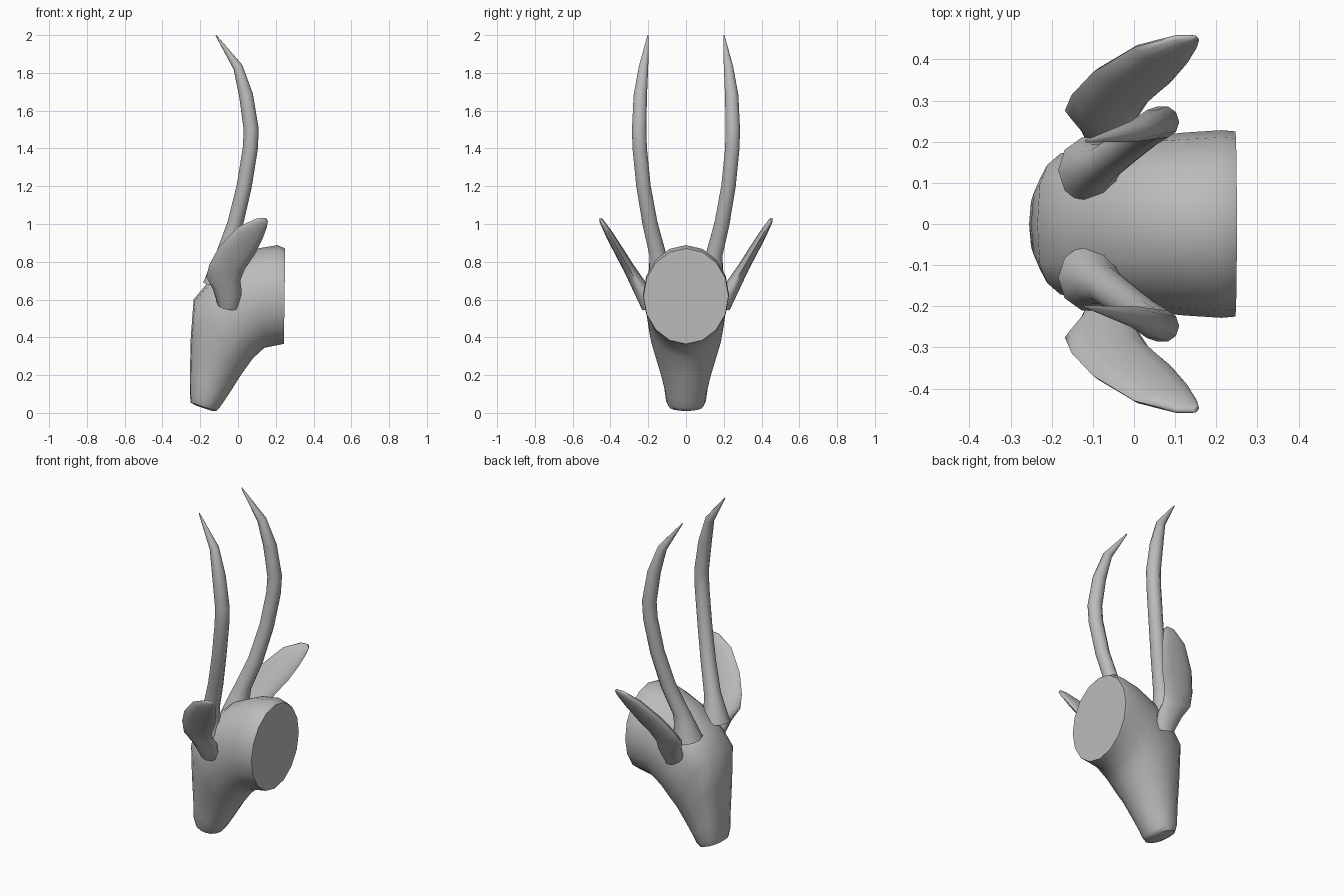
import bpy, bmesh, math
from mathutils import Vector

cube = bpy.data.objects.get("Cube")
if cube:
    bpy.data.objects.remove(cube, do_unlink=True)

grey = bpy.data.materials.new("plain grey")
grey.use_nodes = True
grey.diffuse_color = (0.5, 0.5, 0.5, 1)
grey.node_tree.nodes["Principled BSDF"].inputs["Base Color"].default_value = (0.5, 0.5, 0.5, 1)


def ring(front, back, side, power=1.0, sides=16):
    """Oval between two points; power below 1 squares off its front half."""
    front, back, side = Vector(front), Vector(back), Vector(side)
    mid, half = (front + back) / 2, (front - back) / 2
    points = []
    for i in range(sides):
        c, s = math.cos(math.tau * i / sides), math.sin(math.tau * i / sides)
        p = power if c > 0 else 1.0
        points.append(mid + half * math.copysign(abs(c) ** p, c)
                      + side * math.copysign(abs(s) ** p, s))
    return points


def loft(name, rings, mirrored=False, angle=50):
    """Skin a row of rings and cap both ends."""
    bm = bmesh.new()
    loops = [[bm.verts.new(p) for p in r] for r in rings]
    for a, b in zip(loops, loops[1:]):
        for i in range(len(a)):
            j = (i + 1) % len(a)
            bm.faces.new((a[i], a[j], b[j], b[i]))
    bm.faces.new(loops[0])
    bm.faces.new(loops[-1])
    bmesh.ops.recalc_face_normals(bm, faces=bm.faces)
    mesh = bpy.data.meshes.new(name)
    bm.to_mesh(mesh)
    bm.free()
    mesh.materials.append(grey)
    obj = bpy.data.objects.new(name, mesh)
    bpy.context.collection.objects.link(obj)
    if mirrored:
        obj.modifiers.new("mirror", 'MIRROR').use_axis = (False, True, False)
    bpy.ops.object.select_all(action='DESELECT')
    obj.select_set(True)
    bpy.context.view_layer.objects.active = obj
    bpy.ops.object.shade_smooth_by_angle(angle=math.radians(angle))
    return obj


# Head and neck: top x, top z, bottom x, bottom z, half width, front squareness
head = [
    (0.25, 0.87, 0.243, 0.365, 0.225, 1),
    (0.21, 0.888, 0.215, 0.36, 0.228, 1),
    (0.1, 0.87, 0.14, 0.345, 0.222, 1),
    (-0.03, 0.81, 0.08, 0.29, 0.212, 0.9),
    (-0.16, 0.69, 0.04, 0.235, 0.2, 0.75),
    (-0.235, 0.6, 0.005, 0.185, 0.18, 0.65),
    (-0.25, 0.4, -0.035, 0.12, 0.145, 0.7),
    (-0.255, 0.2, -0.075, 0.06, 0.115, 0.75),
    (-0.255, 0.1, -0.1, 0.025, 0.105, 0.75),
    (-0.25, 0.055, -0.115, 0.01, 0.09, 0.8),
    (-0.225, 0.04, -0.135, 0.01, 0.05, 0.9),
]
loft("head_and_neck", [ring((tx, 0, tz), (bx, 0, bz), (0, w, 0), p)
                       for tx, tz, bx, bz, w, p in head])

# Horns: centre x, y, z and radius along the curve
horn = [
    (-0.1, 0.13, 0.68, 0.085),
    (-0.09, 0.14, 0.77, 0.058),
    (-0.07, 0.15, 0.84, 0.046),
    (-0.015, 0.19, 1.0, 0.042),
    (0.033, 0.225, 1.2, 0.04),
    (0.065, 0.245, 1.4, 0.04),
    (0.07, 0.248, 1.5, 0.04),
    (0.043, 0.242, 1.68, 0.037),
    (0.0, 0.225, 1.83, 0.026),
    (-0.117, 0.201, 1.999, 0.003),
]
centres = [Vector(h[:3]) for h in horn]
rings = []
for i, c in enumerate(centres):
    along = (centres[min(i + 1, len(horn) - 1)] - centres[max(i - 1, 0)]).normalized()
    side = along.cross(Vector((1, 0, 0))).normalized() * horn[i][3]
    ahead = side.cross(along).normalized() * horn[i][3]
    rings.append(ring(c + ahead, c - ahead, side, sides=10))
loft("horns", rings, mirrored=True)

# Ears: front edge x, z, back edge x, z and half thickness, in a leaning plane
ear = [
    (-0.11, 0.58, 0.0, 0.56, 0.05),
    (-0.135, 0.66, 0.02, 0.64, 0.042),
    (-0.168, 0.72, 0.012, 0.7, 0.036),
    (-0.152, 0.785, 0.035, 0.76, 0.03),
    (-0.1, 0.88, 0.09, 0.84, 0.026),
    (0.0, 0.985, 0.13, 0.92, 0.02),
    (0.1, 1.03, 0.153, 0.985, 0.013),
    (0.145, 1.032, 0.158, 1.015, 0.006),
]
lean = 0.58
across = Vector((0, 1, -lean)).normalized()


def on_ear(x, z):
    return (x, 0.235 + (z - 0.65) * lean, z)


loft("ears", [ring(on_ear(fx, fz), on_ear(bx, bz), across * t, sides=12)
              for fx, fz, bx, bz, t in ear], mirrored=True, angle=65)
